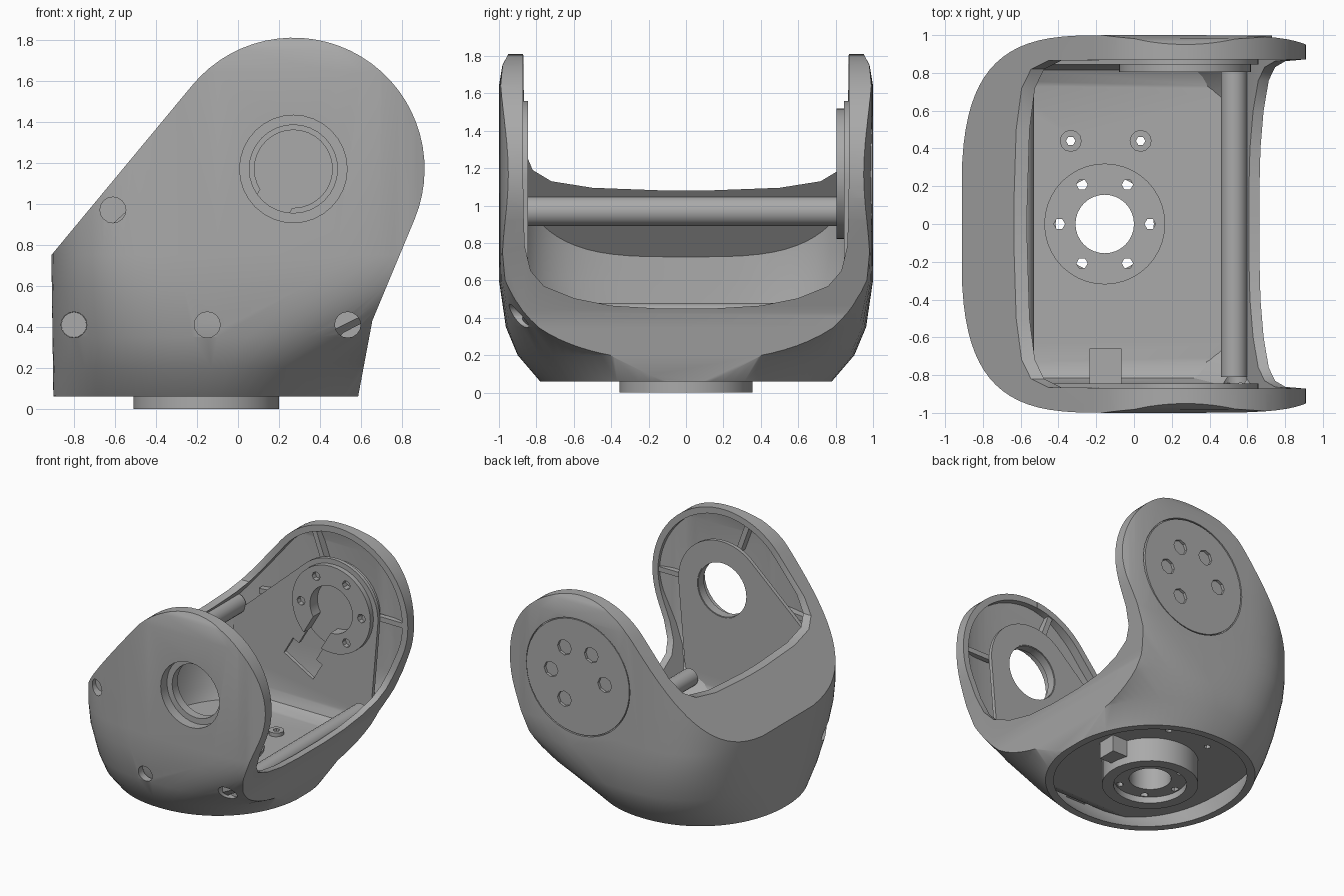
import bpy, bmesh, math
from math import sin, cos, pi, radians

if "Cube" in bpy.data.objects:
    bpy.data.objects.remove(bpy.data.objects["Cube"])

grey = bpy.data.materials.new("grey plastic")
grey.diffuse_color = (0.4, 0.4, 0.4, 1)
grey.use_nodes = True
grey.node_tree.nodes["Principled BSDF"].inputs["Base Color"].default_value = grey.diffuse_color
PX, PZ = 0.27, 1.17      # pivot centre in the side walls
HX = -0.155              # centre of the lower hub
AX = {'x': lambda u, v, a: (a, u, v),
      'y': lambda u, v, a: (u, a, v),
      'z': lambda u, v, a: (u, v, a)}


def loft(name, rings):
    bm = bmesh.new()
    vs = [[bm.verts.new(p) for p in r] for r in rings]
    n = len(vs[0])
    for a, b in zip(vs, vs[1:]):
        for i in range(n):
            j = (i + 1) % n
            bm.faces.new((a[i], a[j], b[j], b[i]))
    bm.faces.new(vs[0])
    bm.faces.new(vs[-1])
    bmesh.ops.recalc_face_normals(bm, faces=bm.faces[:])
    me = bpy.data.meshes.new(name)
    bm.to_mesh(me)
    bm.free()
    me.materials.append(grey)
    ob = bpy.data.objects.new(name, me)
    bpy.context.collection.objects.link(ob)
    return ob


def prism(name, pts, axis, a, b):
    return loft(name, [[AX[axis](u, v, t) for u, v in pts] for t in (a, b)])


def cyl(name, axis, u, v, r, a, b, n=32):
    pts = [(u + r * cos(2 * pi * i / n), v + r * sin(2 * pi * i / n)) for i in range(n)]
    return prism(name, pts, axis, a, b)


def box(name, x0, x1, y0, y1, z0, z1):
    return prism(name, [(x0, y0), (x1, y0), (x1, y1), (x0, y1)], 'z', z0, z1)


def boolean(ob, tools, op='DIFFERENCE'):
    for t in tools:
        m = ob.modifiers.new("cut", 'BOOLEAN')
        m.operation, m.object, m.solver = op, t, 'EXACT'
        bpy.context.view_layer.objects.active = ob
        bpy.ops.object.modifier_apply(modifier=m.name)
        bpy.data.objects.remove(t, do_unlink=True)


def side_profile(r, left, right, base):
    """Disc around the pivot, joined by tangents to a left and right corner, then down to the base."""
    def tangent(p, s):
        dx, dz = p[0] - PX, p[1] - PZ
        return math.atan2(dz, dx) + s * math.acos(r / math.hypot(dx, dz))
    a0, a1 = tangent(right, 1), tangent(left, -1) % (2 * pi)
    arc = [(PX + r * cos(a0 + (a1 - a0) * i / 30), PZ + r * sin(a0 + (a1 - a0) * i / 30)) for i in range(31)]
    return base[:1] + [right] + arc + [left] + base[1:]


def envelope(name, d, extra=False):
    """Rounded body: elliptical base rim widening up to the two flat walls."""
    # height, centre, left and right half-length, half-width, left and right roundness
    levels = [(.06, -.16, .74, .75, .78, 2.1, 2.1), (.2, -.13, .775, .80, .9, 2.4, 2.3),
              (.35, -.1, .81, 1.05, .963, 2.7, 2.6), (.6, -.1, .813, 1.2, 1.0, 3.2, 5),
              (.75, -.1, .815, 1.2, 1.0, 3.4, 7), (1.64, -.1, .815, 1.2, 1.0, 3.4, 7),
              (1.75, -.1, .8, 1.2, .982, 3.4, 7), (1.85, -.1, .8, 1.2, .93, 3.4, 7)]
    if extra:
        levels.insert(0, (-.2,) + levels[0][1:])
    rings = []
    for z, cx, xl, xr, hy, el, er in levels:
        ring = []
        for i in range(80):
            c, s = cos(2 * pi * i / 80), sin(2 * pi * i / 80)
            if abs(c) < 1e-6:
                c = 0
            ax, e = ((xr if c > 0 else xl) - d), (er if c > 0 else el)
            ring.append((cx + ax * math.copysign(abs(c) ** (2 / e), c),
                         (hy - d) * math.copysign(abs(s) ** (2 / e), s), z))
        rings.append(ring)
    return loft(name, rings)


def mirrored(half):
    """Symmetric cross-section from its right half."""
    return [(-y, z) for y, z in reversed(half)] + half


def around(r, angles):
    return [(r * cos(radians(a)), r * sin(radians(a))) for a in angles]


def bar_pts(angle, r0, r1, w):
    """Rectangle pointing away from the pivot."""
    a = radians(angle)
    return [(PX + r * cos(a) - v * sin(a), PZ + r * sin(a) + v * cos(a))
            for r, v in ((r0, -w), (r1, -w), (r1, w), (r0, w))]


# outer shell: rounded body trimmed to the side profile, hollowed and opened
shell = envelope("outer_shell", 0)
boolean(shell, [prism("trim", side_profile(.64, (-.91, .75), (.655, .43), [(.58, .03), (-.9, .03)]), 'y', -1.2, 1.2)],
        'INTERSECT')
cavity = envelope("cavity", .06, True)
boolean(cavity, [prism("trim", side_profile(.59, (-.855, .725), (.595, .42), [(.53, -.15), (-.855, -.15)]), 'y', -1.2, 1.2)],
        'INTERSECT')
top_gap = mirrored([(.1, 1.08), (.5, 1.095), (.72, 1.13), (.82, 1.19), (.865, 1.3), (.872, 2.2)])
side_gap = mirrored([(.15, .45), (.4, .465), (.6, .505), (.76, .57), (.83, .65), (.862, .78), (.87, 1), (.872, 2.2)])
boolean(shell, [cavity, prism("gap", top_gap, 'x', -1.5, 1.5), prism("gap", side_gap, 'x', .2, 1.5)])

# bearing hole, rear disc recess and screw holes
screws = [(-.61, .97, -.84), (-.8, .41, -.42), (-.15, .41, -.9), (.535, .41, -.8)]
boolean(shell, [cyl("hole", 'y', PX, PZ, .262, -1.2, -.9),
                cyl("recess", 'y', PX, PZ, .468, .975, 1.2, 48)]
        + [cyl("bore", 'y', x, z, .063, -1.2, e, 16) for x, z, e in screws])

# inner U-shaped frame: floor and two rounded plates
frame_in = [(-.845, 2), (-.845, .37), (-.815, .29), (-.73, .245), (.73, .245), (.815, .29), (.845, .37), (.845, 2)]
frame_out = [(.875, 2), (.875, .33), (.82, .23), (.74, .195), (-.74, .195), (-.82, .23), (-.875, .33), (-.875, 2)]
frame = prism("inner_frame", frame_in + frame_out, 'x', -1, 1)
boolean(frame, [prism("trim", side_profile(.39, (-.86, .68), (.6, .46), [(.57, .1), (-.87, .1)]), 'y', -1.2, 1.2),
                envelope("trim", .03)], 'INTERSECT')
boolean(frame, [cyl("hole", 'y', PX, PZ, .22, -1.2, -.6), cyl("hole", 'z', HX, 0, .3, 0, .5),
                cyl("hole", 'y', PX, PZ, .25, .6, 1.2),
                prism("slot", bar_pts(240, .1, .62, .09), 'y', .7, .9),
                prism("slot", bar_pts(240, .48, .64, .15), 'y', .7, .9)]
        + [cyl("bore", 'z', x, .44, .025, .1, .4, 6) for x in (-.335, .035)])

# front bearing collar
collar = cyl("front_collar", 'y', PX, PZ, .29, -.965, -.85)
boolean(collar, [cyl("hole", 'y', PX, PZ, .215, -1.2, -.6), cyl("step", 'y', PX, PZ, .262, -1.2, -.92)])

# rear hub with ring of holes and cable slot
rear_hub = cyl("rear_hub", 'y', PX, PZ, .35, .805, .95, 40)
boolean(rear_hub, [cyl("hole", 'y', PX, PZ, .19, .7, .9), prism("slot", bar_pts(240, .1, .62, .09), 'y', .7, .9)]
        + [cyl("hole", 'y', PX + x, PZ + z, .035, .7, .88, 8) for x, z in around(.27, (0, 60, 120, 180, 300))])

# rear cover disc with five holes
cover = cyl("rear_disc", 'y', PX, PZ, .46, .955, .997, 48)
boolean(cover, [cyl("hole", 'y', PX + x, PZ + z, .062, .96, 1.2, 8)
                for x, z in around(.24, (0, 60, 120, 180, 300))])

# lower hub through the floor, with six holes
hub = cyl("lower_hub", 'z', HX, 0, .355, 0, .22, 40)
boolean(hub, [cyl("recess", 'z', HX, 0, .27, -.1, .05), cyl("hole", 'z', HX, 0, .26, 0, .5)])
hub_core = cyl("hub_ring", 'z', HX, 0, .32, .05, .265, 40)
boolean(hub_core, [cyl("hole", 'z', HX, 0, .155, -.1, .5)]
        + [cyl("hole", 'z', HX + x, y, .03, -.1, .5, 6) for x, y in around(.24, range(0, 360, 60))])

# cable block beside the hub and nut block behind the front wall
box("hub_block", .17, .31, -.02, .13, .06, .2)
box("nut_block", -.235, -.065, -.85, -.66, .24, .5)

# two cross bars and a screw seat
cyl("upper_cross_bar", 'y', -.61, .97, .08, -.86, .86, 20)
cyl("lower_cross_bar", 'y', .53, .41, .07, -.81, .81, 20)
cyl("screw_seat", 'y', -.8, .41, .062, -.46, -.42, 16)

# floor bosses
for i, x in enumerate((-.335, .035)):
    boss = cyl("floor_boss_%d" % i, 'z', x, .44, .058, .2, .275, 12)
    boolean(boss, [cyl("bore", 'z', x, .44, .025, .1, .4, 6)])

# ribs between the inner plates and the wall rims
for s in (-1, 1):
    for a, l in ((0, .595), (110, .6), (185, .7)):
        y0, y1 = sorted((s * .878, s * .945 if a else s * .92))
        prism("wall_rib", bar_pts(a, .36, l, .02), 'y', y0, y1)

for o in bpy.data.objects:
    bpy.ops.object.select_all(action='DESELECT')
    o.select_set(True)
    bpy.context.view_layer.objects.active = o
    bpy.ops.object.shade_smooth_by_angle(angle=radians(30))
